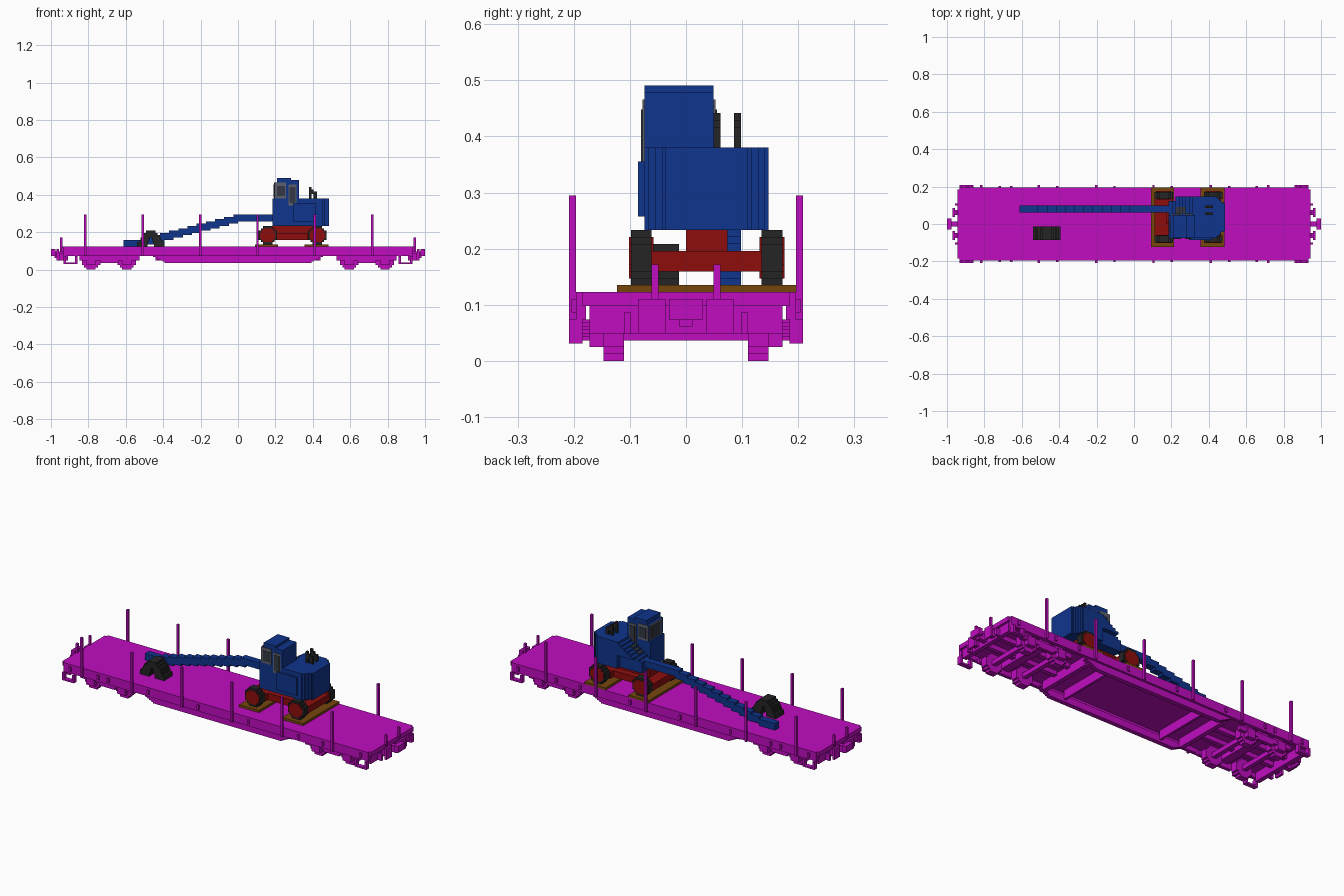
import bpy

cube = bpy.data.objects.get("Cube")
if cube:
    bpy.data.objects.remove(cube, do_unlink=True)

U = 2 / 163  # size of one block


def material(name, *rgb):
    mat = bpy.data.materials.new(name)
    mat.use_nodes = True
    mat.diffuse_color = (*rgb, 1)
    mat.node_tree.nodes["Principled BSDF"].inputs["Base Color"].default_value = (*rgb, 1)
    return mat


magenta = material("magenta paint", .53, .004, .53)
blue = material("blue paint", .005, .035, .27)
red = material("red paint", .27, .004, .004)
black = material("black rubber", .017, .018, .017)
brown = material("brown timber", .18, .062, .004)
glass = material("grey glass", .11, .12, .15)
dark = material("dark glass", .035, .04, .06)

QUADS = ((0, 1, 3, 2), (4, 6, 7, 5), (0, 4, 5, 1),
         (2, 3, 7, 6), (0, 2, 6, 4), (1, 5, 7, 3))


def blocks(name, mat, *boxes):
    """One object from boxes given as x, y and z ranges in block units."""
    verts, faces = [], []
    for xs, ys, zs in boxes:
        base = len(verts)
        verts += [(x * U, y * U, z * U) for x in xs for y in ys for z in zs]
        faces += [[base + i for i in quad] for quad in QUADS]
    mesh = bpy.data.meshes.new(name)
    mesh.from_pydata(verts, [], faces)
    mesh.materials.append(mat)
    obj = bpy.data.objects.new(name, mesh)
    bpy.context.collection.objects.link(obj)
    return obj


def both(rng):
    """A range and its mirror image."""
    return [rng, (-rng[1], -rng[0])]


def disc(cx, ys, z, halves):
    """Stepped round outline, one row for each half width."""
    return [((cx - h, cx + h), ys, (z + i, z + i + 1)) for i, h in enumerate(halves)]


# Wagon deck and side sills
blocks("deck", magenta, ((-76, 76), (-16, 16), (8, 10)),
       *[(x, (-15, 15), (8, 10)) for x in both((76, 77))])
blocks("side_sills", magenta, *[((-76, 76), y, (6, 8)) for y in both((14.5, 16))])
blocks("end_sills", magenta, *[(x, (-14, 14), (4, 8)) for x in both((74, 76))])

# Deep tapering belly frame
for y in both((13, 15)):
    blocks("belly_sill", magenta, *[((-37 + s, 37 - s), y, (5.5 - s / 2, 6 - s / 2))
                                    for s in range(6)])
blocks("belly_cross_beams", magenta, *[(x, (-13, 13), (4, 8))
                                       for x in both((34, 36)) + both((24, 25))])
blocks("bogie_bolsters", magenta, *[(x, (-13, 13), (5, 8)) for x in both((54, 58))])
blocks("centre_sills", magenta, *[(x, y, (6, 8)) for x in both((37, 75))
                                  for y in both((3, 5))])

# Bogies with wheels, axles and axle boxes
for end in (-1, 1):
    for cx in (48.5 * end, 64 * end):
        for y in both((9, 12)):
            blocks("wagon_wheel", magenta, *disc(cx, y, 0, (2, 3, 4, 4, 4, 4, 3, 2)))
        blocks("wagon_axle", magenta, ((cx - 1, cx + 1), (-9, 9), (3, 5)))
        blocks("axle_boxes", magenta, *[((cx - 2, cx + 2), y, (2, 6))
                                        for y in both((12, 14))])
    for y in both((12, 13.5)):
        mid = 56 * end
        blocks("bogie_frame", magenta, ((mid - 13, mid + 13), y, (4, 6)),
               ((mid - 4, mid + 4), y, (3, 6)))

# Stakes along the sides and on the ends
blocks("side_stakes", magenta, *[((c - .5, c + .5), y, (6, 24))
                                 for c in [25 * i - 66.5 for i in range(6)]
                                 for y in both((16, 17))])
blocks("end_stakes", magenta, *[(x, y, (8, 14)) for x in both((76.5, 77.5))
                                for y in both((4, 5))])
blocks("stake_pockets", magenta, *[((c, c + 1), y, (7, 9))
                                   for c in list(range(-59, 60, 25)) + [-73, 72, -54, 53]
                                   for y in both((16, 16.6))])

# Steps, buffers and couplers
for x in both((70, 76)):
    for y in both((15, 17)):
        blocks("corner_step", magenta, (x, y, (2.5, 3.2)),
               *[((a, a + 1), y, (3, 6)) for a in (x[0], x[1] - 1)])
for x, tip in zip(both((76, 78)), both((78, 79))):
    for y in both((4, 6)):
        blocks("buffer", magenta, (x, y, (5, 8)), (tip, (y[0] - 1, y[1] + 1), (4, 9)))
    blocks("end_brackets", magenta, *[(x, y, (4, 7)) for y in both((8, 9))])
for x, tip in zip(both((76, 80)), both((79.5, 81.5))):
    blocks("coupler", magenta, (x, (-1, 1), (5, 8)), (tip, (-2.5, 2.5), (6, 9)))

# Timber planks under the excavator
blocks("planks", brown, *[(x, (-10, 16), (10, 11)) for x in ((7.5, 17.5), (29, 39.5))])

# Excavator wheels with red hubs
for cx in (13, 34.5):
    for a, b in ((-8, -5), (11, 14)):
        blocks("tyre", black, *disc(cx, (a, b), 11, (2, 3, 4, 4, 4, 4, 3, 2)))
        blocks("hub", red, *disc(cx, (a - .3, b + .3), 12, (2, 3, 3.4, 3.4, 3, 2)))
blocks("chassis", red, ((9, 17), (-5, 11), (13, 16)), ((30, 38), (-5, 11), (13, 16)),
       ((17, 30), (-3, 9), (13, 16)))
blocks("turntable", red, ((14, 34), (0, 6), (16, 19)))

# Excavator body with stepped rear corners and a stepped nose beside the cab
blocks("body", blue, ((26, 36), (-6, 12), (19, 31)),
       *[((36 + i, 37 + i), (i - 5.5, 11.5 - i), (19, 31)) for i in range(3)],
       ((39, 39.6), (-3, 9), (19, 31)), ((24, 34), (-7, -6), (21, 29)))
blocks("nose", blue, *[((15 + 1.5 * i, 26), (4, 12 if i > 1 else 10),
                        (19 if i == 0 else 23 + i, 24 + i)) for i in range(8)])
blocks("nose_window", dark, *[((18 + 1.5 * i, 19.5 + 1.5 * i), (4.5, 7.5),
                               (26 + i, 26.3 + i)) for i in range(3)])

# Cab and its windows
blocks("cab", blue, ((15, 26), (-6, 4), (19, 31)), ((16, 26.5), (-6, 4), (31, 38)),
       ((17, 26.5), (-6, 4), (38, 39)), ((17, 23), (-6, 4), (39, 40)))
blocks("front_window", glass, ((15.7, 16), (-5, 3), (31, 38)))
blocks("front_pane", dark, ((15.5, 15.7), (-4, 2), (31.5, 37)))
for out in ((-6.3, -6), (4, 4.3)):
    inner = (out[0] - .2, out[1] + .2)
    blocks("side_window_frames", glass, ((16, 21), out, (31, 38)), ((22, 25.5), out, (28, 37)))
    blocks("side_window_panes", dark, ((17, 20.5), inner, (32, 36.5)),
           ((22.5, 25), inner, (29, 36)))

# Exhaust stacks
blocks("exhausts", black, *[box for y in ((4, 5), (7, 8)) for box in (
    ((31, 32), y, (31, 36)), ((32, 33), y, (33, 35)), ((33, 34.5), y, (31, 34)))])

# Stepped boom lowered to the deck
blocks("boom", blue, ((-50, -42), (5, 8), (10, 13)), ((-2, 16), (5, 8), (21, 24)),
       *[((4 * i - 46, 4 * i - 40), (5, 8), (10 + i, 13 + i)) for i in range(1, 11)])

# Grab bucket lying on the deck, with open middle
blocks("grab", black, *[((a - 38, b - 38), (-7, -1), (10 + i, 11 + i))
                        for i, h in enumerate((6, 6, 5, 4.5))
                        for a, b in both((1.5 - i / 3, h))],
       *disc(-38, (-7, -1), 14, (4, 3, 2)))
